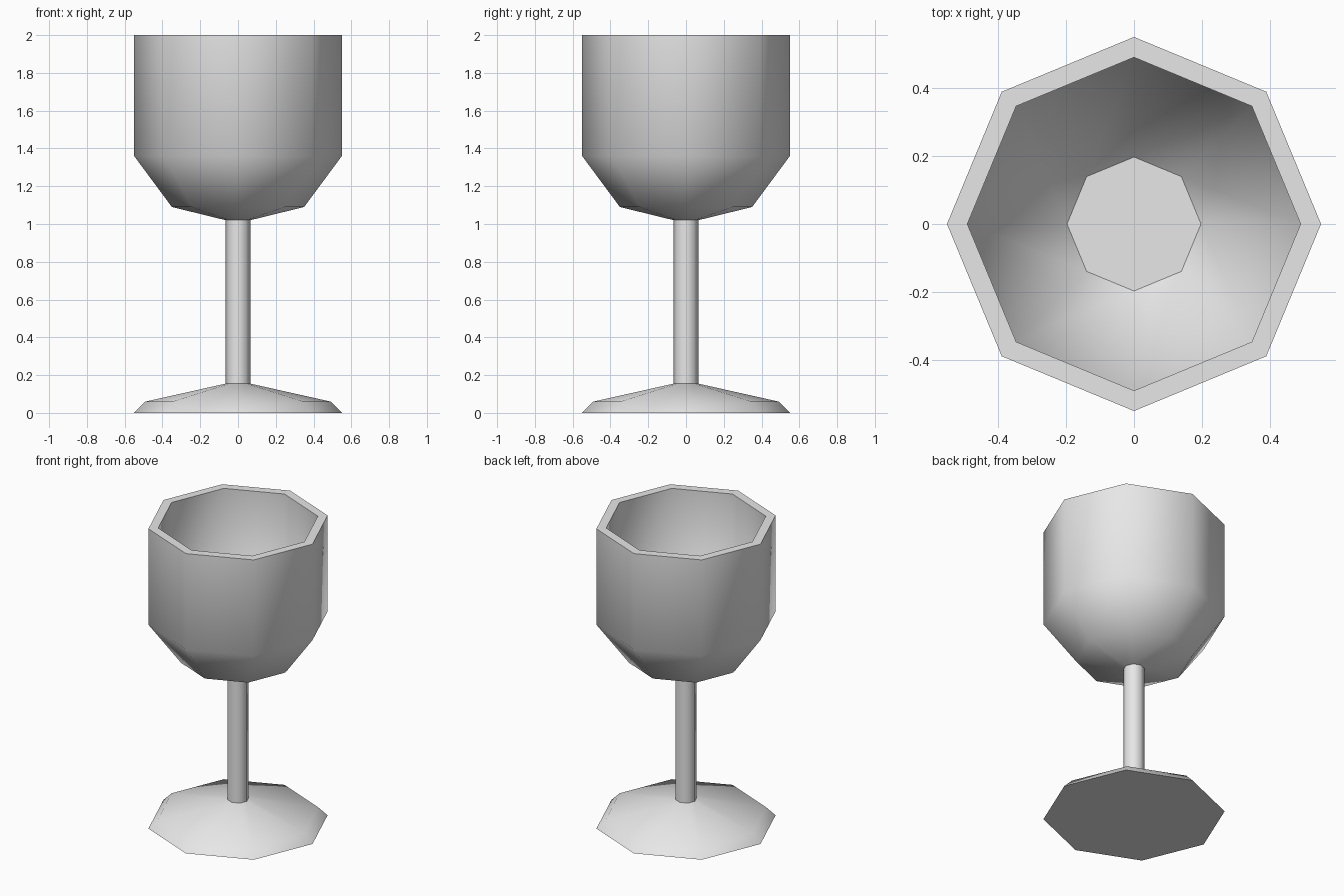
import bpy
import bmesh
from math import cos, sin, tau

cube = bpy.data.objects.get("Cube")
if cube:
    bpy.data.objects.remove(cube, do_unlink=True)

SIDES = 8
STEM_R = 0.065
STEM_LOW, STEM_HIGH = 0.155, 1.02

grey = bpy.data.materials.new("light grey")
grey.use_nodes = True
colour = (0.8, 0.8, 0.8, 1)
grey.diffuse_color = colour
grey.node_tree.nodes["Principled BSDF"].inputs["Base Color"].default_value = colour


def lathe(name, profile, sharp=(), cap_start=False, cap_end=False):
    """Turn (radius, height) points into an eight-sided solid; sharp lists creased rings."""
    bm = bmesh.new()
    rings = [[bm.verts.new((r * cos(tau * j / SIDES), r * sin(tau * j / SIDES), z))
              for j in range(SIDES)] for r, z in profile]
    for low, high in zip(rings, rings[1:]):
        for j in range(SIDES):
            k = (j + 1) % SIDES
            bm.faces.new((low[j], low[k], high[k], high[j]))
    if cap_start:
        bm.faces.new(rings[0][::-1])
    if cap_end:
        bm.faces.new(rings[-1])
    for face in bm.faces:
        face.smooth = True
    for i in sharp:
        for j in range(SIDES):
            bm.edges.get((rings[i][j], rings[i][(j + 1) % SIDES])).smooth = False
    mesh = bpy.data.meshes.new(name)
    bm.to_mesh(mesh)
    bm.free()
    mesh.materials.append(grey)
    obj = bpy.data.objects.new(name, mesh)
    bpy.context.collection.objects.link(obj)
    return obj


# Foot: bevelled disc rising to the stem
lathe("foot", [(0.55, 0), (0.49, 0.06), (STEM_R, STEM_LOW)], sharp=(0,), cap_start=True)

# Stem
lathe("stem", [(STEM_R, STEM_LOW), (STEM_R, STEM_HIGH)])

# Bowl: outside up to the rim, then down the inside to a flat floor
lathe("bowl", [(STEM_R, STEM_HIGH), (0.35, 1.09), (0.55, 1.36), (0.55, 2),
               (0.49, 2), (0.49, 1.38), (0.197, 1.09)],
      sharp=(3, 4, 6), cap_end=True)
